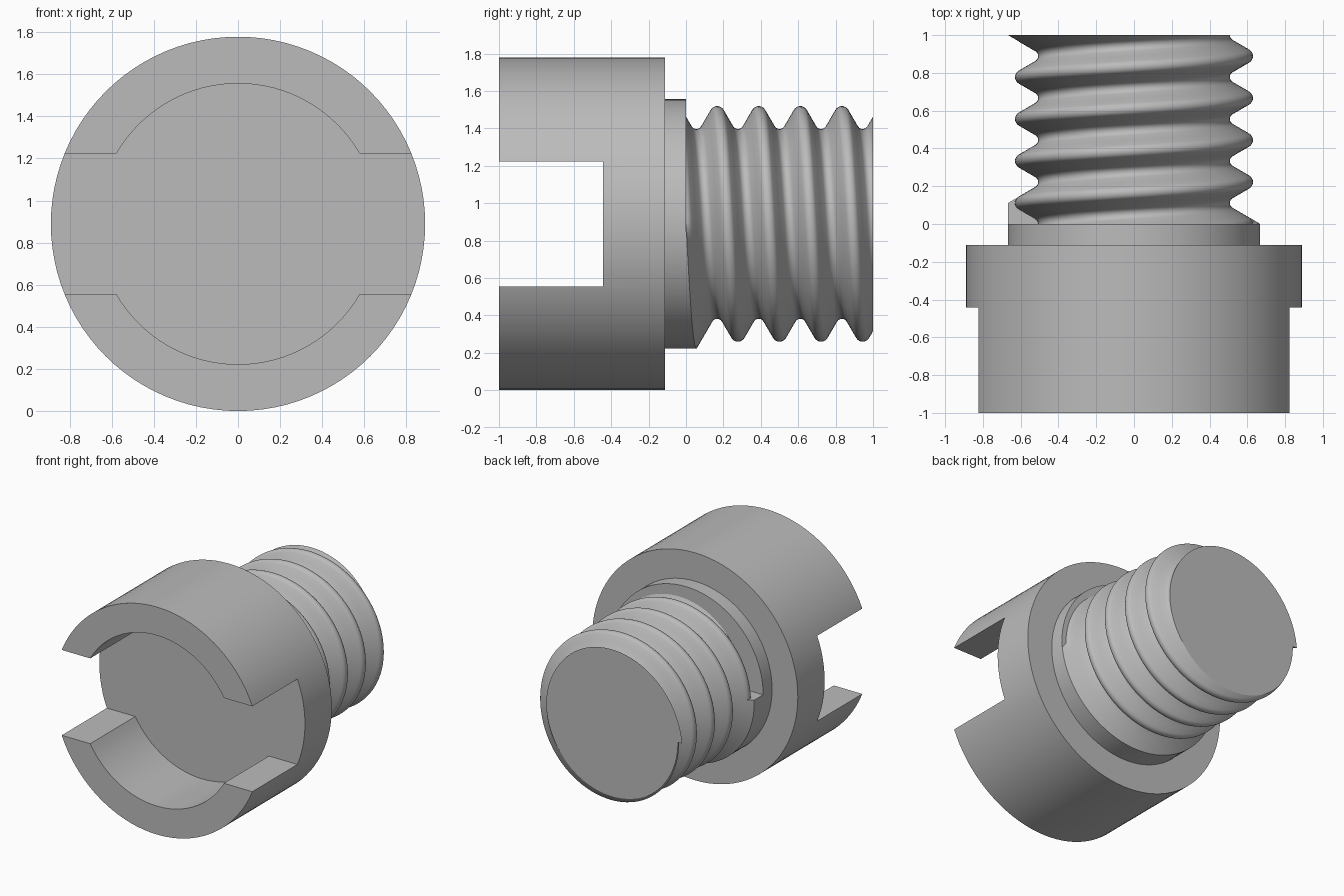
import bpy
import bmesh
from math import sin, cos, tau, radians, sqrt

cube = bpy.data.objects.get("Cube")
if cube:
    bpy.data.objects.remove(cube, do_unlink=True)

R_HEAD, R_NECK = 0.889, 0.667      # head and collar radii
CZ = R_HEAD                        # height of the axis
PITCH, SEGS = 1 / 4.5, 96
CREST_ROUND, ROOT_ROUND = 0.037, 0.033
SLOPE = sqrt(3)                    # 60 degree thread

steel = bpy.data.materials.new("grey_steel")
steel.use_nodes = True
grey = (0.5, 0.5, 0.5, 1)
steel.diffuse_color = grey
steel.node_tree.nodes["Principled BSDF"].inputs["Base Color"].default_value = grey


def finish(name, bm):
    bmesh.ops.recalc_face_normals(bm, faces=bm.faces)
    mesh = bpy.data.meshes.new(name)
    bm.to_mesh(mesh)
    bm.free()
    mesh.materials.append(steel)
    obj = bpy.data.objects.new(name, mesh)
    bpy.context.collection.objects.link(obj)
    return obj


def select(obj):
    bpy.ops.object.select_all(action="DESELECT")
    obj.select_set(True)
    bpy.context.view_layer.objects.active = obj


def smooth(obj):
    select(obj)
    bpy.ops.object.shade_smooth_by_angle(angle=radians(28))


def arc(radius, start, end, steps):
    angles = [radians(start + (end - start) * i / steps) for i in range(steps + 1)]
    return [(radius * cos(a), radius * sin(a)) for a in angles]


def prism(name, outline, y0, y1):
    """Extrude an outline around the axis from y0 to y1."""
    bm = bmesh.new()
    rings = [[bm.verts.new((x, y, CZ + z)) for x, z in outline] for y in (y0, y1)]
    for ring in rings:
        bm.faces.new(ring)
    n = len(outline)
    for i in range(n):
        j = (i + 1) % n
        bm.faces.new((rings[0][i], rings[0][j], rings[1][j], rings[1][i]))
    return finish(name, bm)


# Head with a round recess and a cross slot of the same depth
head = prism("slotted_head", arc(R_HEAD, 0, 360, SEGS)[:-1], -1, -0.111)
half = R_NECK / 2
outline = [(1.2, -half), (1.2, half)] + arc(R_NECK, 30, 150, 32)
outline += [(-1.2, half), (-1.2, -half)] + arc(R_NECK, 210, 330, 32)
cutter = prism("slot_cutter", outline, -1.2, -0.443)
cutter.hide_render = True
cut = head.modifiers.new("slot", "BOOLEAN")
cut.object, cut.operation, cut.solver = cutter, "DIFFERENCE", "EXACT"
select(head)
bpy.ops.object.modifier_apply(modifier=cut.name)
bpy.data.objects.remove(cutter, do_unlink=True)
smooth(head)

# Collar between head and thread
smooth(prism("collar", arc(R_NECK, 0, 360, SEGS)[:-1], -0.111, 0))


def thread_radius(t, u, late):
    """Radius at t pitches past the first crest, u turns around."""
    if not late and u > 0 and t <= 0:
        return R_NECK                                  # uncut ledge
    d = abs(t - round(t)) * PITCH
    sharp = (not late and u > 0 and t < 0.5) or (late and t > 3.5)
    if d < CREST_ROUND * SLOPE / 2 and not sharp:
        return R_NECK - 2 * CREST_ROUND + sqrt(CREST_ROUND ** 2 - d * d)
    e = PITCH / 2 - d
    if e < ROOT_ROUND * SLOPE / 2:
        bottom = R_NECK - SLOPE * PITCH / 2
        return bottom + 2 * ROOT_ROUND - sqrt(ROOT_ROUND ** 2 - e * e)
    return R_NECK - SLOPE * d


# Helical thread: columns around the axis, rows following the helix
knots = [0, 0.04, 0.08, 0.115, 0.144, 0.25, 0.371, 0.41, 0.455, 0.5]
knots += [1 - k for k in knots[-2:0:-1]]
rows = [turn + k for turn in range(-1, 5) for k in knots if turn + k <= 4.5]
columns = [(i / SEGS, False) for i in range(SEGS // 2 + 1)]
columns += [(i / SEGS, True) for i in range(SEGS // 2, SEGS + 1)]

bm = bmesh.new()
grid = []
for u, late in columns:
    line = []
    for t in rows:
        y = min(max((t + u) * PITCH, 0), 1)
        r = thread_radius(y / PITCH - u, u, late)
        line.append(bm.verts.new((r * cos(tau * u), y, CZ - r * sin(tau * u))))
    grid.append(line)
for a, b in zip(grid, grid[1:]):
    for i in range(len(rows) - 1):
        bm.faces.new((a[i], a[i + 1], b[i + 1], b[i]))
bm.faces.new([line[-1] for line in grid])              # flat end
bmesh.ops.remove_doubles(bm, verts=bm.verts, dist=0.0002)
smooth(finish("threaded_shank", bm))
